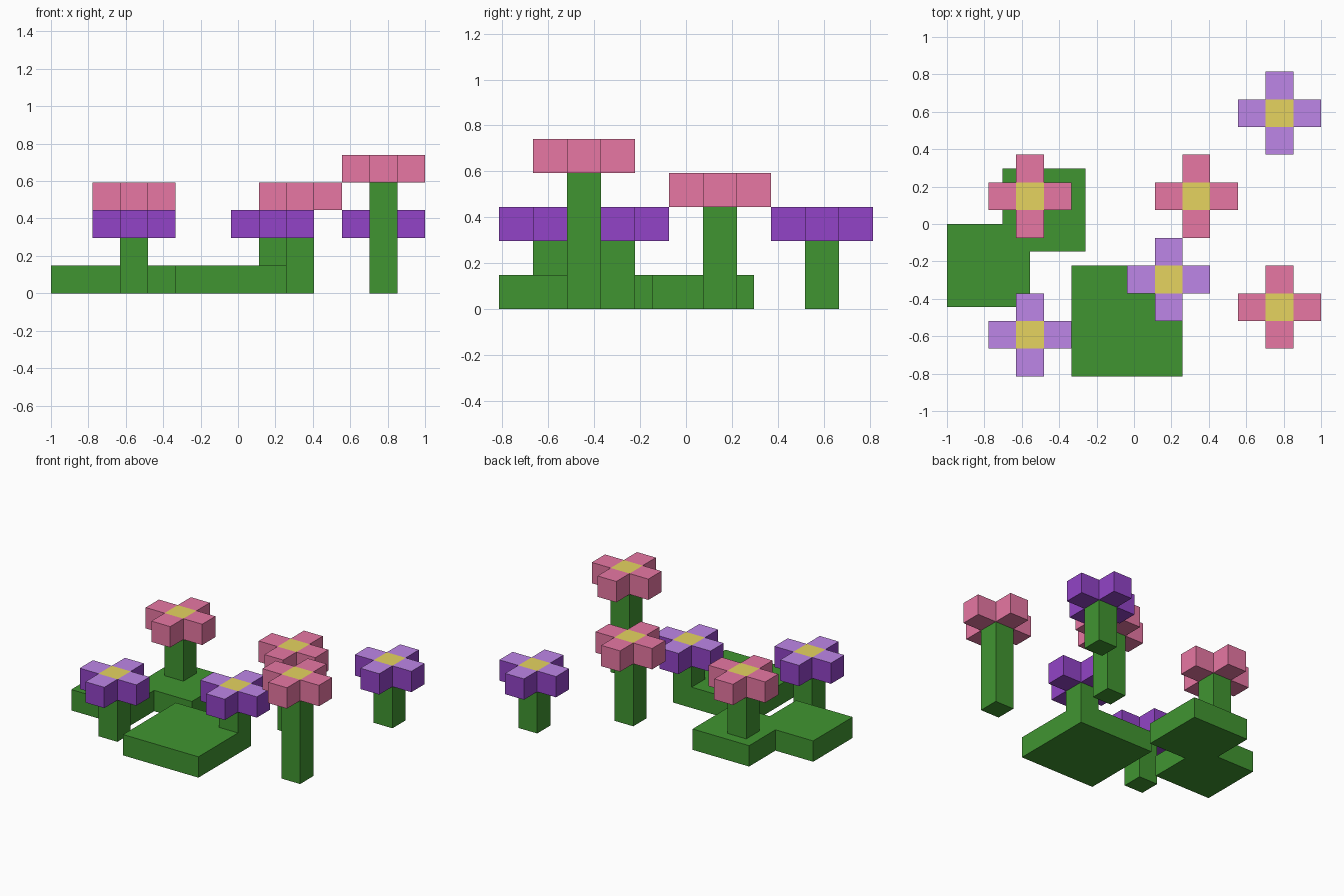
import bpy, bmesh

U = 2 / 13.5  # one block

cube = bpy.data.objects.get("Cube")
if cube:
    bpy.data.objects.remove(cube, do_unlink=True)


def material(name, *srgb):
    linear = [((c / 255 + 0.055) / 1.055) ** 2.4 for c in srgb] + [1]
    mat = bpy.data.materials.new(name)
    mat.use_nodes = True
    mat.diffuse_color = linear
    mat.node_tree.nodes["Principled BSDF"].inputs["Base Color"].default_value = linear
    return mat


GREEN = material("leaf green", 64, 149, 49)
PINK = material("petal pink", 231, 119, 163)
PURPLE = material("petal purple", 146, 68, 199)
LILAC = material("petal lilac top", 190, 134, 231)
YELLOW = material("flower centre yellow", 230, 212, 96)


def prism(name, polygons, bottom, top, mats, rule=None):
    """Extrude joined flat polygons (in blocks) upwards and colour by rule."""
    bm = bmesh.new()
    for poly in polygons:
        bm.faces.new([bm.verts.new((x * U, y * U, bottom * U)) for x, y in poly])
    bmesh.ops.remove_doubles(bm, verts=bm.verts, dist=U / 100)
    result = bmesh.ops.extrude_face_region(bm, geom=bm.faces[:], use_keep_orig=True)
    raised = [g for g in result["geom"] if isinstance(g, bmesh.types.BMVert)]
    bmesh.ops.translate(bm, verts=raised, vec=(0, 0, (top - bottom) * U))
    bmesh.ops.recalc_face_normals(bm, faces=bm.faces[:])
    if rule:
        for face in bm.faces:
            face.material_index = rule(face)
    mesh = bpy.data.meshes.new(name)
    bm.to_mesh(mesh)
    bm.free()
    for mat in mats:
        mesh.materials.append(mat)
    obj = bpy.data.objects.new(name, mesh)
    bpy.context.collection.objects.link(obj)


def square(x0, y0, size):
    return [(x0, y0), (x0 + size, y0), (x0 + size, y0 + size), (x0, y0 + size)]


def flower(name, x, y, height, side, top):
    prism(name + "_stem", [square(x - 0.5, y - 0.5, 1)], 0, height, [GREEN])

    # Upper faces take the top colour, the middle one is yellow
    def rule(face):
        if face.normal.z < 0.5:
            return 0
        c = face.calc_center_median() / U
        return 2 if abs(c.x - x) + abs(c.y - y) < 0.5 else 1

    cells = [(0, 0), (1, 0), (-1, 0), (0, 1), (0, -1)]
    prism(name + "_bloom", [square(x + i - 0.5, y + j - 0.5, 1) for i, j in cells],
          height, height + 1, [side, top, YELLOW], rule)


# Low leaf pads
prism("front_leaf_pad", [square(-2.25, -5.5, 4)], 0, 1, [GREEN])
prism("stepped_leaf_pad", [[(-6.75, -3), (-3.75, -3), (-3.75, -1), (-1.75, -1),
                            (-1.75, 2), (-4.75, 2), (-4.75, 0), (-6.75, 0)]], 0, 1, [GREEN])

# Flowers
for label, x, y, height in (("right", -3.75, 1, 3), ("middle", 2.25, 1, 3), ("tall", 5.25, -3, 4)):
    flower("pink_flower_" + label, x, y, height, PINK, PINK)
for label, x, y in (("back", 5.25, 4), ("middle", 1.25, -2), ("front", -3.75, -4)):
    flower("purple_flower_" + label, x, y, 2, PURPLE, LILAC)
